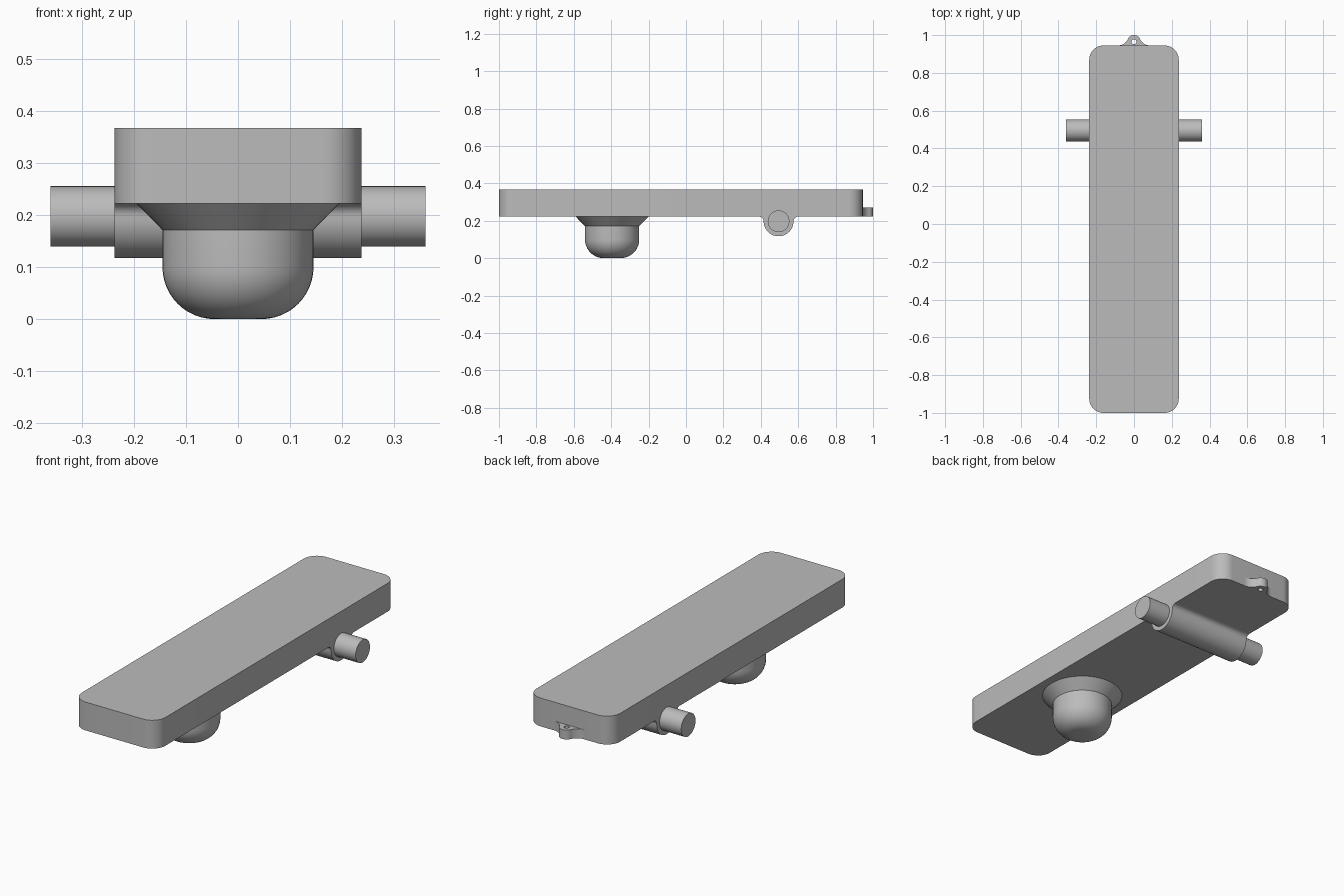
import bpy, bmesh
from math import sin, cos, pi, radians, atan2
from mathutils import Matrix, Vector

cube = bpy.data.objects.get("Cube")
if cube:
    bpy.data.objects.remove(cube, do_unlink=True)

GREY = (0.5, 0.5, 0.5, 1)
grey = bpy.data.materials.new("plain grey")
grey.use_nodes = True
grey.diffuse_color = GREY
grey.node_tree.nodes["Principled BSDF"].inputs["Base Color"].default_value = GREY

HALF_W, FRONT, BACK = 0.237, -1.0, 0.945
BOTTOM, TOP = 0.222, 0.367


def arc(cx, cy, r, start, end, n=12):
    """Points along a circular arc, angles in degrees."""
    angles = [radians(start + (end - start) * i / n) for i in range(n + 1)]
    return [(cx + r * cos(a), cy + r * sin(a)) for a in angles]


def finish(name, bm):
    bmesh.ops.remove_doubles(bm, verts=bm.verts, dist=1e-5)
    bmesh.ops.recalc_face_normals(bm, faces=bm.faces)
    mesh = bpy.data.meshes.new(name)
    bm.to_mesh(mesh)
    bm.free()
    mesh.materials.append(grey)
    obj = bpy.data.objects.new(name, mesh)
    bpy.context.collection.objects.link(obj)
    bpy.ops.object.select_all(action="DESELECT")
    obj.select_set(True)
    bpy.context.view_layer.objects.active = obj
    bpy.ops.object.shade_smooth_by_angle(angle=radians(30))
    return obj


def prism(name, loops, low, high, along_x=False):
    """Extrude an outline (with optional hole loops) along z, or along x."""
    bm = bmesh.new()
    for loop in loops:
        verts = [bm.verts.new((u, v, low)) for u, v in loop]
        for i, v in enumerate(verts):
            bm.edges.new((verts[i - 1], v))
    bmesh.ops.remove_doubles(bm, verts=bm.verts, dist=1e-5)
    bmesh.ops.triangle_fill(bm, edges=bm.edges[:], use_beauty=True, normal=(0, 0, 1))
    bmesh.ops.dissolve_limit(bm, angle_limit=0.01, verts=[], edges=bm.edges[:])
    top = bmesh.ops.extrude_face_region(bm, geom=bm.faces[:], use_keep_orig=True)
    bmesh.ops.translate(bm, vec=(0, 0, high - low),
                        verts=[g for g in top["geom"] if isinstance(g, bmesh.types.BMVert)])
    if along_x:
        bm.transform(Matrix(((0, 0, 1, 0), (1, 0, 0, 0), (0, 1, 0, 0), (0, 0, 0, 1))))
    return finish(name, bm)


def lathe(name, profile, y, steps=48):
    """Turn a (radius, height) profile around a vertical axis."""
    bm = bmesh.new()
    verts = [bm.verts.new((r, y, z)) for r, z in profile]
    edges = [bm.edges.new(pair) for pair in zip(verts, verts[1:])]
    bmesh.ops.spin(bm, geom=verts + edges, cent=(0, y, 0), axis=(0, 0, 1),
                   angle=2 * pi, steps=steps)
    return finish(name, bm)


# Flat board with rounded corners
R = 0.075
x, y0, y1 = HALF_W - R, FRONT + R, BACK - R
board = (arc(x, y1, R, 0, 90) + arc(-x, y1, R, 90, 180)
         + arc(-x, y0, R, 180, 270) + arc(x, y0, R, 270, 360))
prism("board", [board], BOTTOM, TOP)

# Rounded foot with a flared collar under the front half
FOOT_Y, FOOT_R, ROUND = -0.395, 0.145, 0.1
foot = [(0, 0)] + arc(FOOT_R - ROUND, ROUND, ROUND, -90, 0) + [(FOOT_R, 0.171)]
lathe("foot", foot, FOOT_Y)
lathe("foot_collar", [(FOOT_R, 0.171), (0.195, BOTTOM)], FOOT_Y)

# Axle housing, blended into the board by quarter-round fillets
AXLE_Y, AXLE_Z, HOUSING_R = 0.495, 0.197, 0.08
f = BOTTOM - AXLE_Z
side = HOUSING_R + f
housing = (arc(AXLE_Y - side, AXLE_Z, f, 90, 0, 8)
           + arc(AXLE_Y, AXLE_Z, HOUSING_R, 180, 360, 32)
           + arc(AXLE_Y + side, AXLE_Z, f, 180, 90, 8))
prism("axle_housing", [housing], -HALF_W, HALF_W, along_x=True)

# Axle, with a stub showing on each side
prism("axle", [arc(AXLE_Y, AXLE_Z, 0.058, 0, 360, 48)], -0.36, 0.36, along_x=True)

# Pierced hanging lug at the back
TIP_Y, TIP_R, FILLET = 0.965, 0.035, 0.058
fx, fy = 0.085, BACK + FILLET
meet = atan2(fy - TIP_Y, fx) * 180 / pi
lug = (arc(fx, fy, FILLET, 270, 180 + meet)
       + arc(0, TIP_Y, TIP_R, meet, 180 - meet, 20)
       + arc(-fx, fy, FILLET, -meet, -90))
hole = arc(0, TIP_Y, 0.013, 0, 360, 24)
prism("hanging_lug", [lug, hole], BOTTOM, 0.27)
